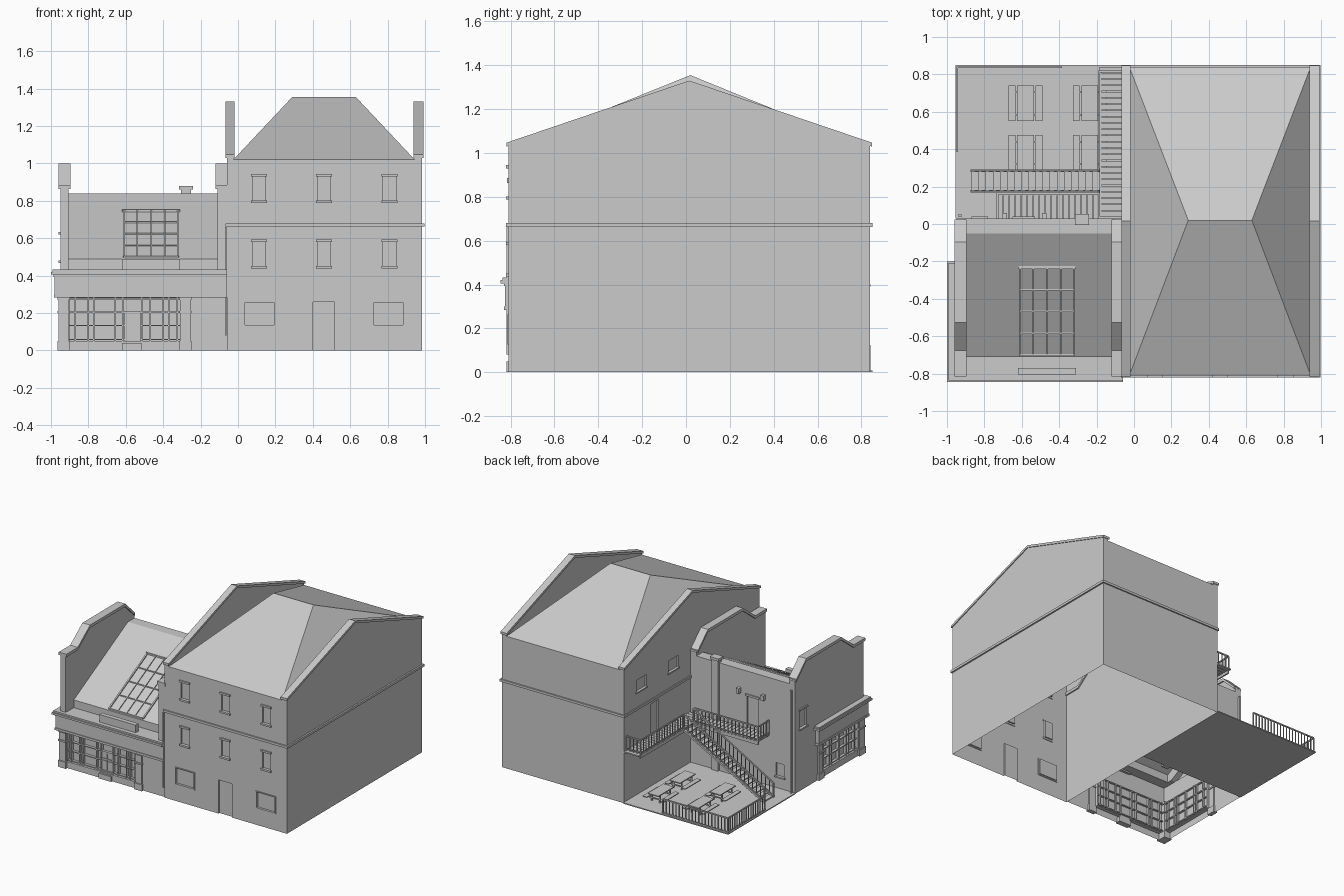
import bpy, bmesh
from mathutils import Vector, Matrix

cube = bpy.data.objects.get("Cube")
if cube:
    bpy.data.objects.remove(cube)

GREY = (0.6, 0.6, 0.6, 1)
plaster = bpy.data.materials.new("plain grey")
plaster.use_nodes = True
plaster.diffuse_color = GREY
plaster.node_tree.nodes["Principled BSDF"].inputs["Base Color"].default_value = GREY


def finish(bm, name):
    bmesh.ops.recalc_face_normals(bm, faces=bm.faces)
    mesh = bpy.data.meshes.new(name)
    bm.to_mesh(mesh)
    bm.free()
    mesh.materials.append(plaster)
    obj = bpy.data.objects.new(name, mesh)
    bpy.context.collection.objects.link(obj)
    return obj


def add_box(bm, x0, x1, y0, y1, z0, z1):
    lo, hi = Vector((x0, y0, z0)), Vector((x1, y1, z1))
    size = hi - lo
    bmesh.ops.create_cube(bm, size=1, matrix=Matrix.Translation((lo + hi) / 2) @ Matrix.Diagonal((*size, 1)))


def add_beam(bm, p, q, w):
    p, q = Vector(p), Vector(q)
    d = q - p
    turn = d.to_track_quat('Z', 'Y').to_matrix().to_4x4()
    bmesh.ops.create_cube(bm, size=1, matrix=Matrix.Translation((p + q) / 2) @ turn @ Matrix.Diagonal((w, w, d.length, 1)))


def boxes(name, items):
    bm = bmesh.new()
    for item in items:
        add_box(bm, *item)
    return finish(bm, name)


def prism(name, profile, x0, x1):
    """Extrude a (y, z) outline along x."""
    bm = bmesh.new()
    face = bm.faces.new([bm.verts.new((x0, y, z)) for y, z in profile])
    new = bmesh.ops.extrude_face_region(bm, geom=[face])["geom"]
    bmesh.ops.translate(bm, vec=(x1 - x0, 0, 0), verts=[v for v in new if isinstance(v, bmesh.types.BMVert)])
    return finish(bm, name)


def coping(name, line, x0, x1, t):
    prism(name, line + [(y, z - t) for y, z in reversed(line)], x0, x1)


def carve(obj, cuts, roof_z):
    """Recess the openings, then leave the shell open below and under the roof."""
    cutter = boxes("opening_cutter", cuts)
    cutter.hide_render = True
    mod = obj.modifiers.new("openings", 'BOOLEAN')
    mod.object, mod.solver = cutter, 'EXACT'
    bpy.context.view_layer.objects.active = obj
    bpy.ops.object.modifier_apply(modifier=mod.name)
    bpy.data.objects.remove(cutter)
    bm = bmesh.new()
    bm.from_mesh(obj.data)
    caps = [f for f in bm.faces if abs(f.normal.z) > 0.9
            and not 0.002 < f.calc_center_median().z < roof_z]
    bmesh.ops.delete(bm, geom=caps, context='FACES')
    bm.to_mesh(obj.data)
    bm.free()


def railing(name, p, q, h, n):
    bm = bmesh.new()
    p, q, up = Vector(p), Vector(q), Vector((0, 0, h))
    add_beam(bm, p + up, q + up, 0.009)
    add_beam(bm, p + up * 0.12, q + up * 0.12, 0.006)
    for i in range(n + 1):
        a = p.lerp(q, i / n)
        add_beam(bm, a, a + up, 0.009 if i % n == 0 else 0.006)
    return finish(bm, name)


# --- Tall house: shell, openings and trim
FRONT, BACK, HX0, HX1 = -0.81, 0.84, -0.06, 0.985
house = boxes("house_walls", [(HX0, HX1, FRONT, BACK, 0, 1.02)])
cuts, trim = [], []
for x in (0.113, 0.46, 0.81):
    for z in (0.45, 0.8):
        cuts.append((x - 0.034, x + 0.034, FRONT - 0.1, FRONT + 0.015, z, z + 0.13))
        trim += [(x - 0.043, x + 0.043, FRONT - 0.01, FRONT + 0.005, z + k, z + k + 0.014) for k in (-0.013, 0.13)]
for x in (0.115, 0.805):
    cuts.append((x - 0.077, x + 0.077, FRONT - 0.1, FRONT + 0.012, 0.135, 0.255))
    trim += [(x - 0.085, x + 0.085, FRONT - 0.005, FRONT + 0.005, z, z + 0.008) for z in (0.127, 0.255)]
    trim += [(x + k - 0.004, x + k + 0.004, FRONT - 0.005, FRONT + 0.005, 0.135, 0.255) for k in (-0.081, 0.081)]
cuts.append((0.4, 0.515, FRONT - 0.1, FRONT + 0.012, -0.1, 0.26))
for y in (0.24, 0.63):
    cuts.append((HX0 - 0.1, HX0 + 0.012, y - 0.06, y + 0.06, 0.8, 0.89))
    trim.append((HX0 - 0.008, HX0 + 0.005, y - 0.07, y + 0.07, 0.79, 0.8))
cuts.append((HX0 - 0.1, HX0 + 0.012, 0.42, 0.52, 0.4, 0.64))
carve(house, cuts, 1.01)
boxes("house_window_trim", trim)
# String course runs round the outside only
bx0, bx1, by0, by1 = HX0 - 0.008, HX1 + 0.012, FRONT - 0.01, BACK + 0.01
boxes("house_string_course", [(*side, 0.662, 0.68) for side in (
    (bx0, bx1, by0, FRONT), (bx0, bx1, BACK, by1), (bx0, HX0, FRONT, BACK), (HX1, bx1, FRONT, BACK))])

# --- Tall house: gable parapets and hipped roof
gable = [(FRONT, 1.04), (0.015, 1.32), (BACK, 1.04)]
for side, x0, x1 in (("right", -0.06, -0.025), ("left", 0.945, HX1)):
    prism(side + "_gable_wall", gable + [(BACK, 1.0), (FRONT, 1.0)], x0, x1)
    coping(side + "_gable_coping", [(FRONT - 0.008, 1.047), (0.015, 1.33), (BACK + 0.008, 1.047)],
           x0 - 0.008, x1 + 0.006, 0.018)
bm = bmesh.new()
a, b, c, d = [bm.verts.new((x, y, 1.02)) for x, y in ((-0.025, FRONT), (0.945, FRONT), (0.945, BACK), (-0.025, BACK))]
r0, r1 = bm.verts.new((0.29, 0.02, 1.355)), bm.verts.new((0.63, 0.02, 1.355))
for loop in ((a, b, r1, r0), (b, c, r1), (c, d, r0, r1), (d, a, r0)):
    bm.faces.new(loop)
finish(bm, "house_hip_roof")

# --- Low building: shell with sloping front roof
BX, BF, BB = -0.95, -0.8, 0.03
low = prism("low_walls", [(BF, 0), (BF, 0.43), (-0.71, 0.43), (-0.71, 0.49), (-0.05, 0.84), (BB, 0.84), (BB, 0)], BX, HX0)
carve(low, [(-0.9, -0.31, BF - 0.1, BF + 0.03, 0.05, 0.28),
            (BX - 0.1, BX + 0.03, -0.74, -0.3, 0.05, 0.28),
            (BX - 0.1, BX + 0.012, -0.11, -0.03, 0.48, 0.62),
            (-0.64, -0.54, BB - 0.012, 0.1, 0.4, 0.65),
            (-0.86, -0.79, BB - 0.012, 0.1, 0.1, 0.2)], 1)
boxes("low_window_trim", [(BX - 0.01, BX + 0.005, -0.12, -0.02, 0.468, 0.48),
                          (BX - 0.01, BX + 0.005, -0.12, -0.02, 0.62, 0.632),
                          (-0.65, -0.53, BB - 0.005, BB + 0.01, 0.65, 0.665),
                          (-0.87, -0.78, BB - 0.005, BB + 0.01, 0.09, 0.1)])
shoulder = [(FRONT, 0.87), (-0.67, 0.87), (-0.52, 0.985), (-0.09, 0.985), (BB, 0.87)]
for side, x0, x1 in (("right", BX, -0.905), ("left", -0.11, HX0)):
    prism(side + "_shaped_gable", shoulder + [(BB, 0.68), (-0.2, 0.68), (-0.67, 0.43), (FRONT, 0.43)], x0, x1)
    coping(side + "_shaped_coping", [(y - 0.006, z + 0.015) for y, z in shoulder], x0 - 0.01, x1 + 0.01, 0.022)

# --- Skylight lying on the roof slope, with a raised head
bm = bmesh.new()
def on_roof(x, y):
    return (x, y, 0.49 + (y + 0.71) * 0.53 + 0.004)
for i in range(5):
    x, y = -0.61 + i * 0.0725, -0.70 + i * 0.1165
    w = 0.011 if i in (0, 4) else 0.008
    add_beam(bm, on_roof(x, -0.70), on_roof(x, -0.234), w)
    add_beam(bm, on_roof(-0.61, y), on_roof(-0.32, y), w)
add_beam(bm, on_roof(-0.62, -0.231), on_roof(-0.31, -0.231), 0.013)
finish(bm, "skylight_bars")

# --- Shop fascia and cornice, wrapping the corner
boxes("shop_fascia", [(-0.98, HX0, -0.825, BF + 0.01, 0.29, 0.4),
                      (-0.98, BX + 0.01, -0.825, -0.22, 0.29, 0.4)])
for i, (z0, z1, out) in enumerate(((0.283, 0.3, 0.005), (0.393, 0.405, 0.006), (0.405, 0.42, 0.02), (0.42, 0.432, 0.012))):
    boxes("shop_cornice_%d" % i, [(-0.98 - out, HX0, -0.825 - out, BF + 0.01, z0, z1),
                                  (-0.98 - out, BX + 0.01, -0.825 - out, -0.22 + out, z0, z1)])
boxes("raised_parapet", [(-0.62, -0.31, -0.805, -0.77, 0.42, 0.49)])

# --- Shopfront pilasters, mullions and door
posts = [(-0.96, -0.905, FRONT, -0.745), (-0.31, -0.255, FRONT, BF + 0.01), (-0.96, BX + 0.01, -0.3, -0.25)]
pilasters = []
for x0, x1, y0, y1 in posts:
    pilasters.append((x0, x1, y0, y1, 0, 0.285))
    pilasters += [(x0 - 0.006, x1 + 0.006, y0 - 0.008, y1 + 0.006, z, z + h) for z, h in ((0, 0.05), (0.2, 0.012), (0.27, 0.02))]
boxes("shop_pilasters", pilasters)
bars = []
for x in (-0.87, -0.8, -0.77, -0.655, -0.615, -0.515, -0.47, -0.4, -0.37, -0.325):
    bars.append((x - 0.004, x + 0.004, BF + 0.008, BF + 0.045, 0.05, 0.28))
for y in (-0.71, -0.64, -0.61, -0.52, -0.43, -0.4, -0.33):
    bars.append((BX + 0.008, BX + 0.045, y - 0.004, y + 0.004, 0.05, 0.28))
for z in (0.055, 0.13, 0.2, 0.272):
    bars += [(-0.9, -0.31, BF + 0.01, BF + 0.043, z, z + 0.007), (BX + 0.01, BX + 0.043, -0.74, -0.3, z, z + 0.007)]
boxes("shop_mullions", bars)
boxes("shop_door", [(-0.61, -0.52, BF + 0.015, BF + 0.03, 0.01, 0.2),
                    (-0.57, -0.563, BF + 0.008, BF + 0.02, 0.07, 0.19),
                    (-0.6, -0.53, BF + 0.008, BF + 0.02, 0.148, 0.155),
                    (-0.62, -0.515, FRONT - 0.003, BF + 0.03, 0, 0.04)])

# --- Chimney, lamps and drainpipes
boxes("chimney", [(-0.305, -0.25, 0.0, 0.045, 0, 0.86), (-0.315, -0.24, -0.005, 0.053, 0.86, 0.88)])
boxes("wall_lamps", [(x - 0.012, x + 0.012, BB, BB + 0.03, 0.66, 0.7) for x in (-0.69, -0.48)])
bm = bmesh.new()
add_beam(bm, (HX0 - 0.006, -0.815, 0.08), (HX0 - 0.006, -0.815, 0.66), 0.009)
add_beam(bm, (-0.93, 0.045, 0), (-0.93, 0.045, 0.8), 0.014)
finish(bm, "drainpipes")

# --- Yard slab, walkways and stair
boxes("yard_slab", [(-0.955, HX0, BB, 0.85, 0, 0.008)])
DECK, DX = 0.4, -0.185
slats = [(DX, HX0, 0.04 + i * 0.0335, 0.07 + i * 0.0335, DECK - 0.01, DECK) for i in range(24)]
slats += [(DX - 0.032 - i * 0.032, DX - 0.004 - i * 0.032, BB, 0.165, DECK - 0.01, DECK) for i in range(17)]
boxes("walkway_slats", slats)
boxes("walkway_joists", [(DX, DX + 0.012, 0.04, 0.82, DECK - 0.03, DECK - 0.008),
                         (-0.73, DX, 0.153, 0.165, DECK - 0.03, DECK - 0.008)])
steps, run = 18, 0.038
boxes("stair_treads", [(DX - (i + 1) * run, DX - i * run, 0.175, 0.285, z - 0.009, z)
                       for i in range(steps) for z in [DECK * (1 - (i + 1) / (steps + 1))]])
bm = bmesh.new()
for y in (0.175, 0.285):
    add_beam(bm, (DX, y, DECK - 0.015), (-0.87, y, 0.012), 0.014)
finish(bm, "stair_stringers")
for i, y in enumerate((0.175, 0.285)):
    railing("stair_railing_%d" % i, (DX, y, DECK), (-0.87, y, 0.01), 0.11, 20)
railing("walkway_railing", (DX, 0.3, DECK), (DX, 0.815, DECK), 0.11, 16)
railing("walkway_end_railing", (DX, 0.815, DECK), (HX0, 0.815, DECK), 0.11, 4)
railing("landing_railing", (DX, 0.163, DECK), (-0.73, 0.163, DECK), 0.11, 17)
railing("landing_end_railing", (-0.73, 0.163, DECK), (-0.73, BB, DECK), 0.11, 4)

# --- Yard fence
railing("back_fence", (-0.945, 0.838, 0), (-0.39, 0.838, 0), 0.12, 20)
railing("side_fence", (-0.945, 0.838, 0), (-0.945, 0.39, 0), 0.12, 16)

# --- Picnic tables
for i, (x, y) in enumerate((x, y) for x in (-0.58, -0.237) for y in (0.38, 0.645)):
    boxes("picnic_table_%d" % i, [
        (x - 0.045, x + 0.045, y - 0.095, y + 0.095, 0.068, 0.076),
        *[(x + k - 0.018, x + k + 0.018, y - 0.095, y + 0.095, 0.036, 0.043) for k in (-0.072, 0.072)],
        *[(x - 0.08, x + 0.08, y + k - 0.004, y + k + 0.004, 0.028, 0.036) for k in (-0.06, 0.06)],
        *[(x + j - 0.005, x + j + 0.005, y + k - 0.004, y + k + 0.004, 0.005, 0.068)
          for j in (-0.035, 0.035) for k in (-0.06, 0.06)]])
